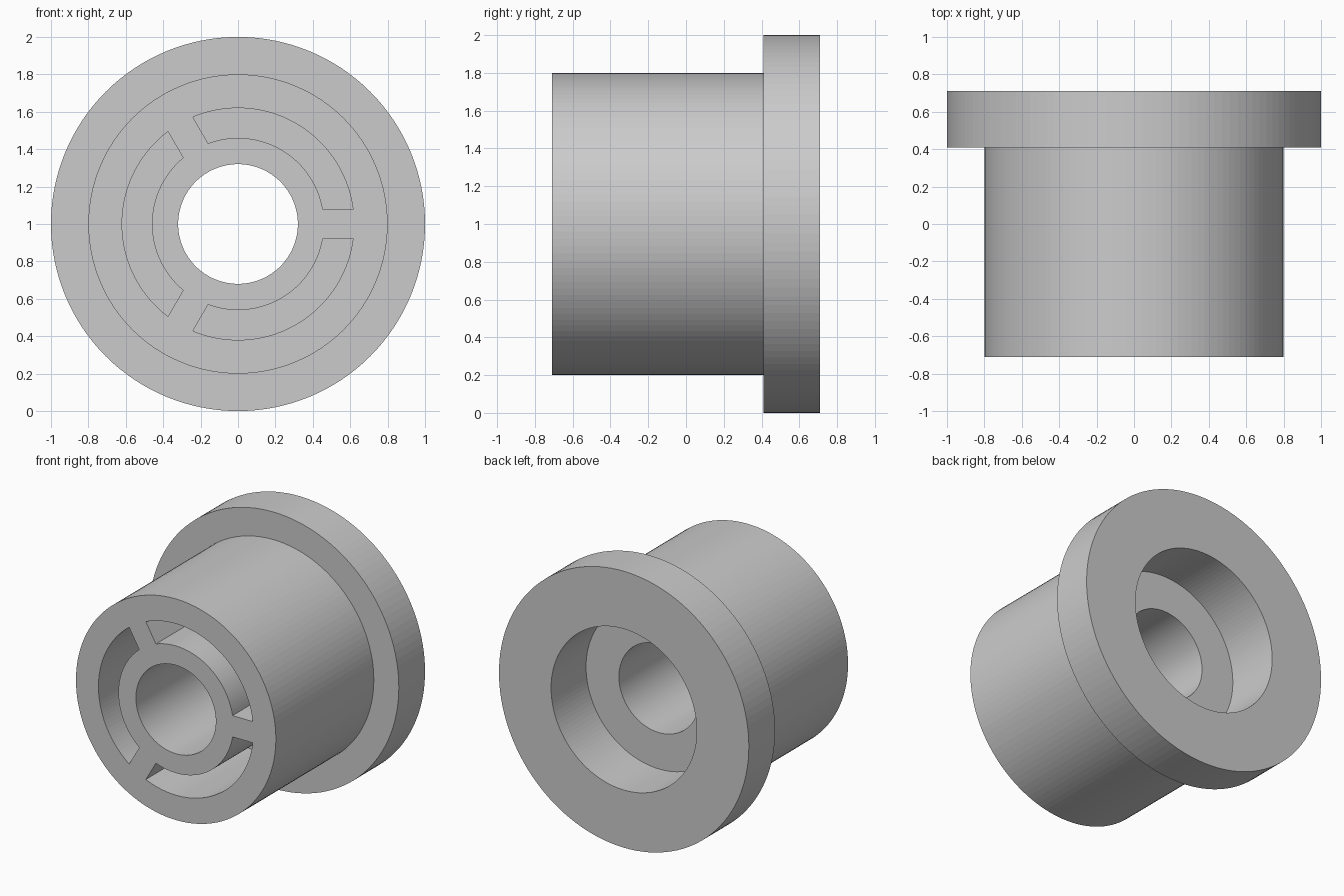
import bpy, bmesh
from math import sin, cos, asin, pi, tau
from mathutils import Matrix, Vector

if "Cube" in bpy.data.objects:
    bpy.data.objects.remove(bpy.data.objects["Cube"])

SEG = 128
AXIS_Z = 1.0


def make_object(name, bm):
    bmesh.ops.recalc_face_normals(bm, faces=bm.faces)
    mesh = bpy.data.meshes.new(name)
    bm.to_mesh(mesh)
    bm.free()
    obj = bpy.data.objects.new(name, mesh)
    bpy.context.collection.objects.link(obj)
    return obj


def lathe(name, profile):
    """Revolve a closed (radius, y) profile around the horizontal y axis."""
    bm = bmesh.new()
    rings = [[bm.verts.new((r * cos(tau * i / SEG), y, AXIS_Z + r * sin(tau * i / SEG)))
              for i in range(SEG)] for r, y in profile]
    for a, b in zip(rings, rings[1:] + rings[:1]):
        for i in range(SEG):
            j = (i + 1) % SEG
            bm.faces.new((a[i], a[j], b[j], b[i]))
    return make_object(name, bm)


def slot_cutter(name, r_in, r_out, half_web, y0, y1, count=3, steps=42):
    """Arc-shaped pockets separated by webs with parallel sides."""
    bm = bmesh.new()
    span = tau / count

    def arc(r):
        off = asin(half_web / r)
        return [(r * cos(t), r * sin(t)) for t in
                (off + (span - 2 * off) * i / steps for i in range(steps + 1))]

    outline = arc(r_out) + arc(r_in)[::-1]
    for k in range(count):
        turn = Matrix.Rotation(-k * span, 3, 'Y')
        lo, hi = [[bm.verts.new(turn @ Vector((x, y, z)) + Vector((0, 0, AXIS_Z)))
                   for x, z in outline] for y in (y0, y1)]
        bm.faces.new(lo)
        bm.faces.new(hi[::-1])
        n = len(outline)
        for i in range(n):
            j = (i + 1) % n
            bm.faces.new((lo[i], hi[i], hi[j], lo[j]))
    return make_object(name, bm)


# Flanged bushing: barrel, rear flange, counterbore and through bore
bushing = lathe("flanged_bushing", [
    (0.32, -0.71), (0.80, -0.71), (0.80, 0.41), (1.00, 0.41),
    (1.00, 0.71), (0.583, 0.71), (0.583, 0.31), (0.32, 0.31)])

# Three blind pockets in the front face, leaving a hub ring and three webs
cutter = slot_cutter("pocket_cutter", 0.46, 0.62, 0.077, -0.8, 0.16)
cutter.hide_render = True
cut = bushing.modifiers.new("pockets", 'BOOLEAN')
cut.operation = 'DIFFERENCE'
cut.solver = 'EXACT'
cut.object = cutter
bpy.context.view_layer.objects.active = bushing
bpy.ops.object.modifier_apply(modifier=cut.name)
bpy.data.objects.remove(cutter)
